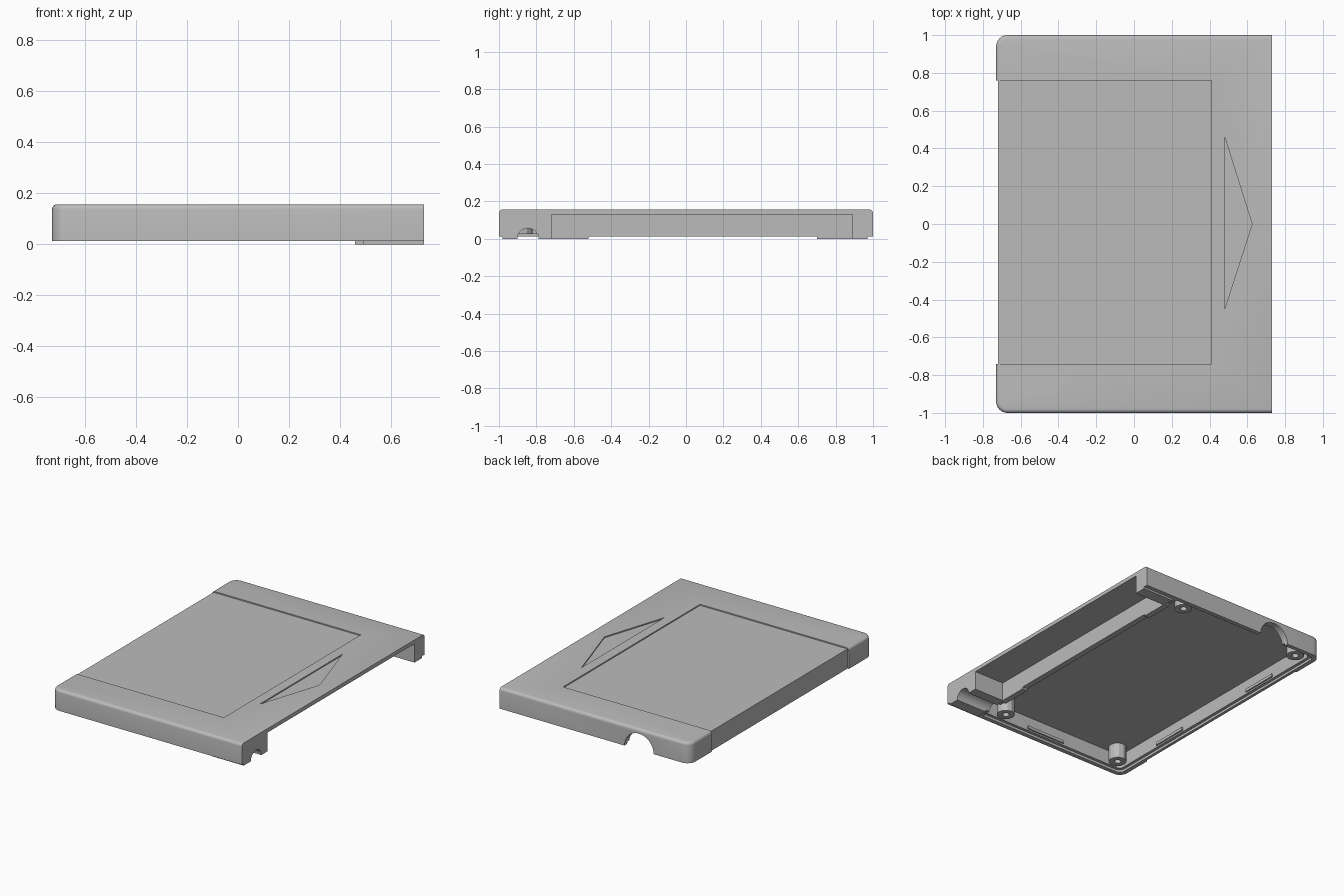
import bpy, bmesh, math
from mathutils import Matrix, Vector

if "Cube" in bpy.data.objects:
    bpy.data.objects.remove(bpy.data.objects["Cube"], do_unlink=True)

grey = bpy.data.materials.new("plain grey")
grey.use_nodes = True
grey.diffuse_color = (0.5, 0.5, 0.5, 1)
grey.node_tree.nodes["Principled BSDF"].inputs["Base Color"].default_value = (0.5, 0.5, 0.5, 1)

W, L, BASE, TOP = 0.73, 1.0, 0.013, 0.157


def finish(name, bm):
    bmesh.ops.recalc_face_normals(bm, faces=bm.faces)
    mesh = bpy.data.meshes.new(name)
    bm.to_mesh(mesh)
    bm.free()
    mesh.materials.append(grey)
    ob = bpy.data.objects.new(name, mesh)
    bpy.context.collection.objects.link(ob)
    return ob


def prism_mesh(points, z0, z1):
    bm = bmesh.new()
    face = bm.faces.new([bm.verts.new((x, y, z0)) for x, y in points])
    up = bmesh.ops.extrude_face_region(bm, geom=[face])["geom"]
    bmesh.ops.translate(bm, vec=(0, 0, z1 - z0),
                        verts=[v for v in up if isinstance(v, bmesh.types.BMVert)])
    return bm


def prism(name, points, z0, z1):
    return finish(name, prism_mesh(points, z0, z1))


def box(name, x0, x1, y0, y1, z0, z1):
    return prism(name, [(x0, y0), (x1, y0), (x1, y1), (x0, y1)], z0, z1)


def rod(name, centre, radius, length, axis="Z", sides=32):
    bm = bmesh.new()
    turn = {"Z": Matrix(), "X": Matrix.Rotation(math.pi / 2, 4, "Y"),
            "Y": Matrix.Rotation(math.pi / 2, 4, "X")}[axis]
    bmesh.ops.create_cone(bm, cap_ends=True, segments=sides, radius1=radius, radius2=radius,
                          depth=length, matrix=Matrix.Translation(centre) @ turn)
    return finish(name, bm)


def combine(target, other, operation):
    mod = target.modifiers.new("join", "BOOLEAN")
    mod.operation, mod.object, mod.solver = operation, other, "EXACT"
    bpy.context.view_layer.objects.active = target
    bpy.ops.object.modifier_apply(modifier=mod.name)
    bpy.data.objects.remove(other, do_unlink=True)


def rounded_left(x0, x1, y, r, steps=8):
    """Outline with round corners on the -x side only."""
    pts = [(x1, -y), (x1, y)]
    for cy, start in ((y - r, 90), (r - y, 180)):
        for i in range(steps + 1):
            a = math.radians(start + 90 * i / steps)
            pts.append((x0 + r + r * math.cos(a), cy + r * math.sin(a)))
    return pts


# Outer shell with softened top rim, sharp along the open side
bm = prism_mesh(rounded_left(-W, W, L, 0.06), BASE, TOP)
rim = [e for e in bm.edges if all(v.co.z > TOP - 0.001 for v in e.verts)
       and not all(v.co.x > W - 0.001 for v in e.verts)]
bmesh.ops.bevel(bm, geom=rim, offset=0.02, segments=4, profile=0.5, affect="EDGES")
lid = finish("lid_shell", bm)

# Feet of the two end blocks and of the dividing wall, below the rim
for y0, y1, w0, w1 in ((-0.98, -0.72, -0.74, -0.52), (0.89, 0.97, 0.7, 0.9)):
    combine(lid, box("end_foot", 0.49, W, y0, y1, 0, 0.05), "UNION")
    combine(lid, box("wall_foot", 0.46, 0.5, w0, w1, 0, 0.05), "UNION")

# Main cavity with a stepped lip, and the open side pocket
combine(lid, prism("cavity", rounded_left(-0.68, 0.46, 0.95, 0.03), -0.1, 0.13), "DIFFERENCE")
combine(lid, prism("lip_step", rounded_left(-0.7, 0.455, 0.97, 0.04), -0.1, 0.03), "DIFFERENCE")
combine(lid, box("side_pocket", 0.5, 0.9, -0.72, 0.89, -0.1, 0.13), "DIFFERENCE")

# Cable notches in the side and the back
combine(lid, rod("side_notch", (0.6, -0.845, 0), 0.057, 0.4, "X"), "DIFFERENCE")
combine(lid, rod("back_notch", (-0.34, 1, BASE), 0.112, 0.2, "Y"), "DIFFERENCE")

# Shallow recesses: label panel wrapping over the left edge, and arrow
combine(lid, box("label_top", -0.9, 0.41, -0.74, 0.76, TOP - 0.008, 0.3), "DIFFERENCE")
combine(lid, box("label_side", -0.9, -W + 0.01, -0.74, 0.76, -0.1, 0.3), "DIFFERENCE")
combine(lid, prism("arrow", [(0.48, -0.45), (0.625, 0), (0.48, 0.46)], TOP - 0.008, 0.3),
        "DIFFERENCE")

# Screw bosses with ribs and blind holes
for x in (0.34, -0.6):
    for y in (-0.88, 0.9):
        boss = rod("screw_boss", (x, y, 0.08), 0.058, 0.11, sides=12)
        combine(boss, rod("screw_hole", (x, y, 0.04), 0.022, 0.1, sides=16), "DIFFERENCE")
        s = math.copysign(1, y)
        rib = box("boss_rib", x - 0.012, x + 0.012, *sorted((y + s * 0.04, s * 0.96)), 0.04, 0.135)
        rib.name = "boss_rib"

# Snap ridges along the inner walls
for y in (-0.45, 0.45):
    box("left_snap", -0.685, -0.67, y - 0.13, y + 0.13, 0.04, 0.06)
for s in (-1, 1):
    box("end_snap", -0.2, 0.1, *sorted((s * 0.94, s * 0.955)), 0.04, 0.06)

bpy.ops.object.select_all(action="DESELECT")
lid.select_set(True)
bpy.context.view_layer.objects.active = lid
bpy.ops.object.shade_smooth_by_angle(angle=math.radians(30))
